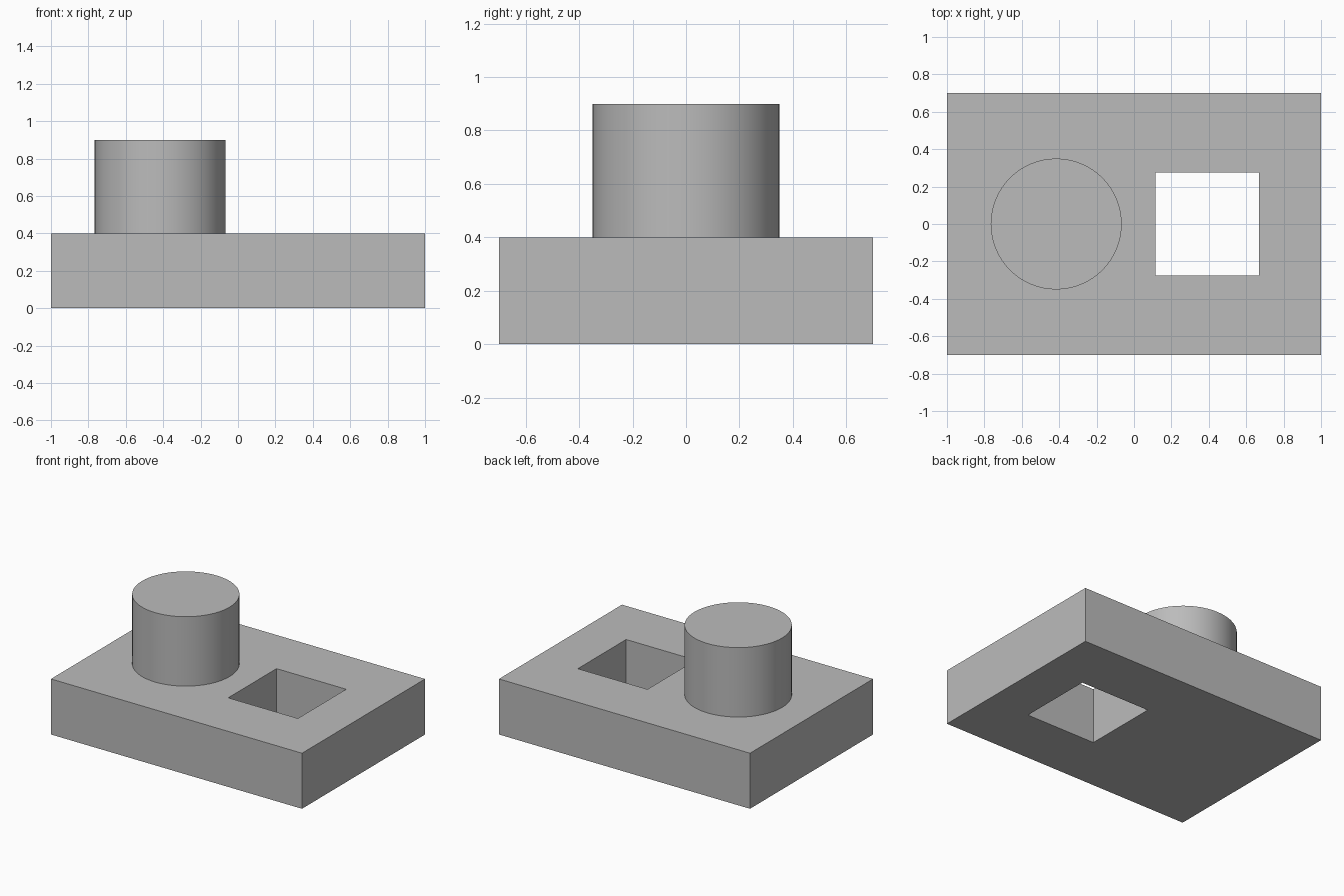
import bpy
import math

cube = bpy.data.objects.get("Cube")
if cube:
    bpy.data.objects.remove(cube, do_unlink=True)

# Single grey finish
grey = bpy.data.materials.new("plain grey")
grey.use_nodes = True
colour = (0.5, 0.5, 0.5, 1)
grey.diffuse_color = colour
grey.node_tree.nodes["Principled BSDF"].inputs["Base Color"].default_value = colour


def box(name, size, location):
    bpy.ops.mesh.primitive_cube_add(size=1, location=location)
    obj = bpy.context.object
    obj.name = name
    obj.scale = size
    bpy.ops.object.transform_apply(location=False, rotation=False, scale=True)
    return obj


# Slab with a square hole through it
BASE_HEIGHT = 0.4
base = box("base_plate", (2, 1.4, BASE_HEIGHT), (0, 0, BASE_HEIGHT / 2))
base.data.materials.append(grey)
cutter = box("hole_cutter", (0.555, 0.55, 1), (0.392, 0, BASE_HEIGHT / 2))
cutter.data.materials.append(grey)
cutter.hide_render = True
cutter.hide_viewport = True
cut = base.modifiers.new("square_hole", 'BOOLEAN')
cut.operation = 'DIFFERENCE'
cut.solver = 'EXACT'
cut.object = cutter

# Round peg standing on the slab
PEG_HEIGHT = 0.5
bpy.ops.mesh.primitive_cylinder_add(
    vertices=64, radius=0.35, depth=PEG_HEIGHT,
    location=(-0.416, 0, BASE_HEIGHT + PEG_HEIGHT / 2))
peg = bpy.context.object
peg.name = "round_peg"
peg.data.materials.append(grey)
bpy.ops.object.shade_smooth_by_angle(angle=math.radians(30))
